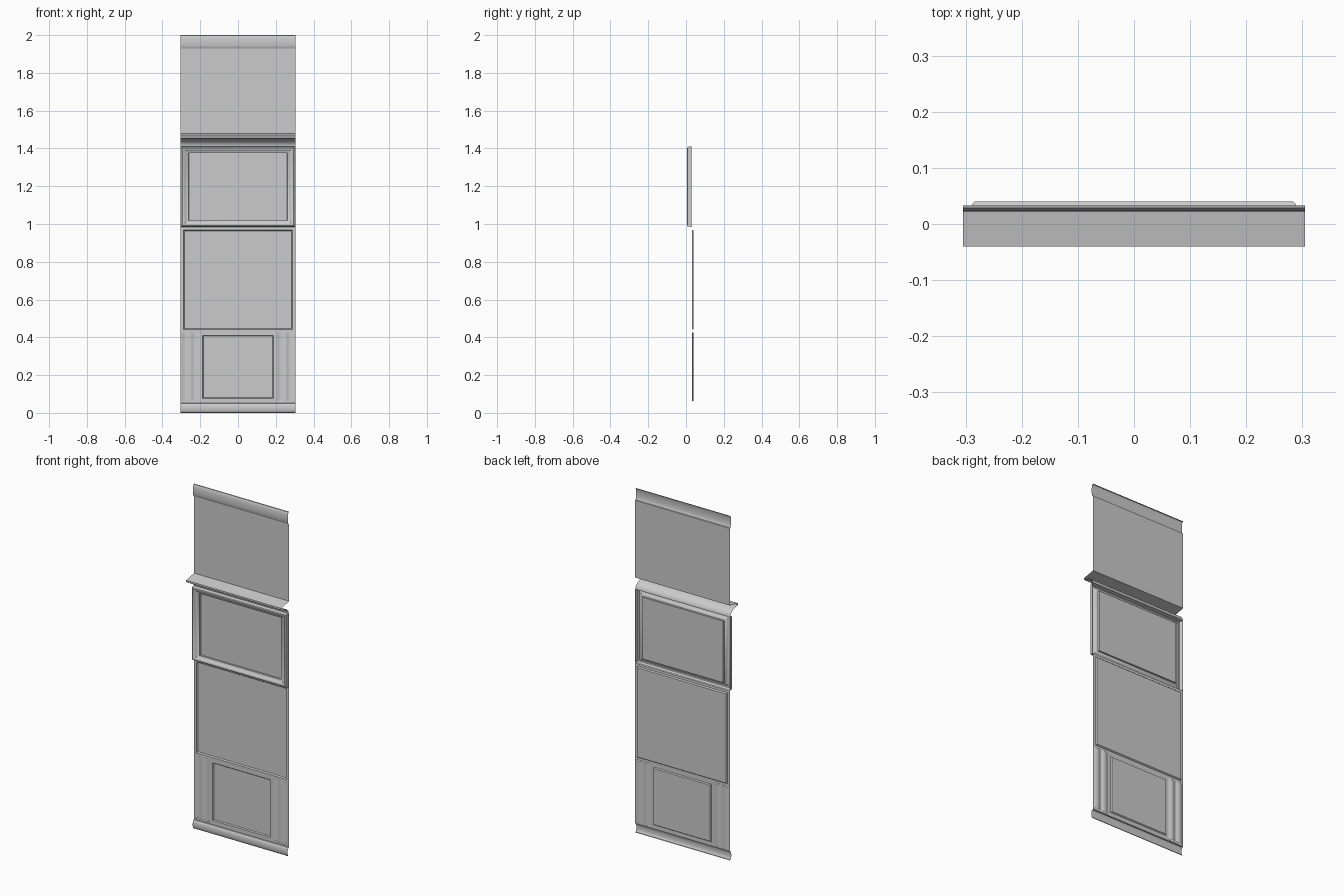
import bpy
import math

if "Cube" in bpy.data.objects:
    bpy.data.objects.remove(bpy.data.objects["Cube"], do_unlink=True)

HALF = 0.305    # half width of the wall
WALL = 0.033    # depth of the plain wall surface
DEEP = 0.04     # depth of the recessed fields

paint = bpy.data.materials.new("grey_paint")
paint.use_nodes = True
paint.diffuse_color = (0.6, 0.6, 0.6, 1)
paint.node_tree.nodes["Principled BSDF"].inputs["Base Color"].default_value = (0.6, 0.6, 0.6, 1)


def add_part(name, verts, faces):
    mesh = bpy.data.meshes.new(name)
    mesh.from_pydata(verts, [], faces)
    mesh.materials.append(paint)
    mesh.shade_smooth()
    mesh.set_sharp_from_angle(angle=math.radians(32))
    obj = bpy.data.objects.new(name, mesh)
    bpy.context.collection.objects.link(obj)
    return obj


def moulding(name, profile):
    """Sheet running along x; profile is (y, z) from bottom to top."""
    verts = [(x, y, z) for y, z in profile for x in (-HALF, HALF)]
    faces = [(2 * i, 2 * i + 1, 2 * i + 3, 2 * i + 2) for i in range(len(profile) - 1)]
    return add_part(name, verts, faces)


def panel(name, half, z0, z1, steps, squash=1.0):
    """Nested rectangles; steps are (inset, y) from the rim to the field."""
    verts, faces = [], []
    for d, y in steps:
        x, a, b = half - d, z0 + d * squash, z1 - d * squash
        verts += [(-x, y, a), (x, y, a), (x, y, b), (-x, y, b)]
    for r in range(len(steps) - 1):
        o = 4 * r
        for i in range(4):
            j = (i + 1) % 4
            faces.append((o + i, o + j, o + 4 + j, o + 4 + i))
    last = 4 * (len(steps) - 1)
    faces.append(tuple(range(last, last + 4)))
    return add_part(name, verts, faces)


def fluted_strip(name, x0, x1, z0, z1, flutes=2, segments=8, fillet=0.006):
    """Upright strip with hollow vertical flutes."""
    pitch = (x1 - x0 - fillet) / flutes
    line = [(x0, WALL)]
    for f in range(flutes):
        start = x0 + fillet + f * pitch
        for s in range(segments + 1):
            t = s / segments
            line.append((start + t * (pitch - fillet),
                         WALL + 0.006 * math.sin(math.pi * t)))
    line.append((x1, WALL))
    verts = [(x, y, z) for x, y in line for z in (z0, z1)]
    faces = [(2 * i, 2 * i + 2, 2 * i + 3, 2 * i + 1) for i in range(len(line) - 1)]
    return add_part(name, verts, faces)


def bulge(y_in, y_out, z0, z1, n=10):
    """Half-round profile swelling forward between two heights."""
    return [(y_in - (y_in - y_out) * math.sin(math.pi * i / n) ** 0.7,
             z0 + (z1 - z0) * (1 - math.cos(math.pi * i / n)) / 2) for i in range(n + 1)]


# Skirting at the floor
moulding("skirting", bulge(WALL, 0.02, 0, 0.052) + [(WALL, 0.062)])

# Lower zone: sunk board between two fluted strips
panel("lower_panel", 0.2, 0.062, 0.425,
      [(0, WALL), (0.013, WALL), (0.015, 0.036), (0.017, DEEP - 0.001), (0.02, DEEP - 0.001)], 1.1)
fluted_strip("fluted_strip_right", -HALF, -0.2, 0.062, 0.425)
fluted_strip("fluted_strip_left", 0.2, HALF, 0.062, 0.425)

# Middle zone: wide sunk board
panel("middle_panel", HALF, 0.425, 0.985,
      [(0, WALL), (0.016, WALL), (0.018, 0.037), (0.021, DEEP), (0.024, DEEP)])

# Raised picture-frame moulding around a flat field
panel("framed_panel", HALF, 0.985, 1.41,
      [(0, 0.03), (0.001, 0.015), (0.004, 0.009), (0.01, 0.006), (0.018, 0.008),
       (0.027, 0.014), (0.036, 0.019), (0.044, 0.021), (0.045, 0.03)], 0.75)

# Projecting shelf rail with a hollow underside
cove = [(-0.036 + 0.066 * math.cos(a), 1.41 + 0.043 * math.sin(a))
        for a in (math.pi / 2 * i / 10 for i in range(11))]
moulding("shelf_rail", cove + [(-0.04, 1.456), (-0.04, 1.466), (WALL, 1.48)])

# Plain upper wall and crown moulding
moulding("upper_wall", [(WALL, 1.48), (WALL, 1.928)])
moulding("crown_moulding", bulge(WALL, 0.022, 1.928, 2.0))
